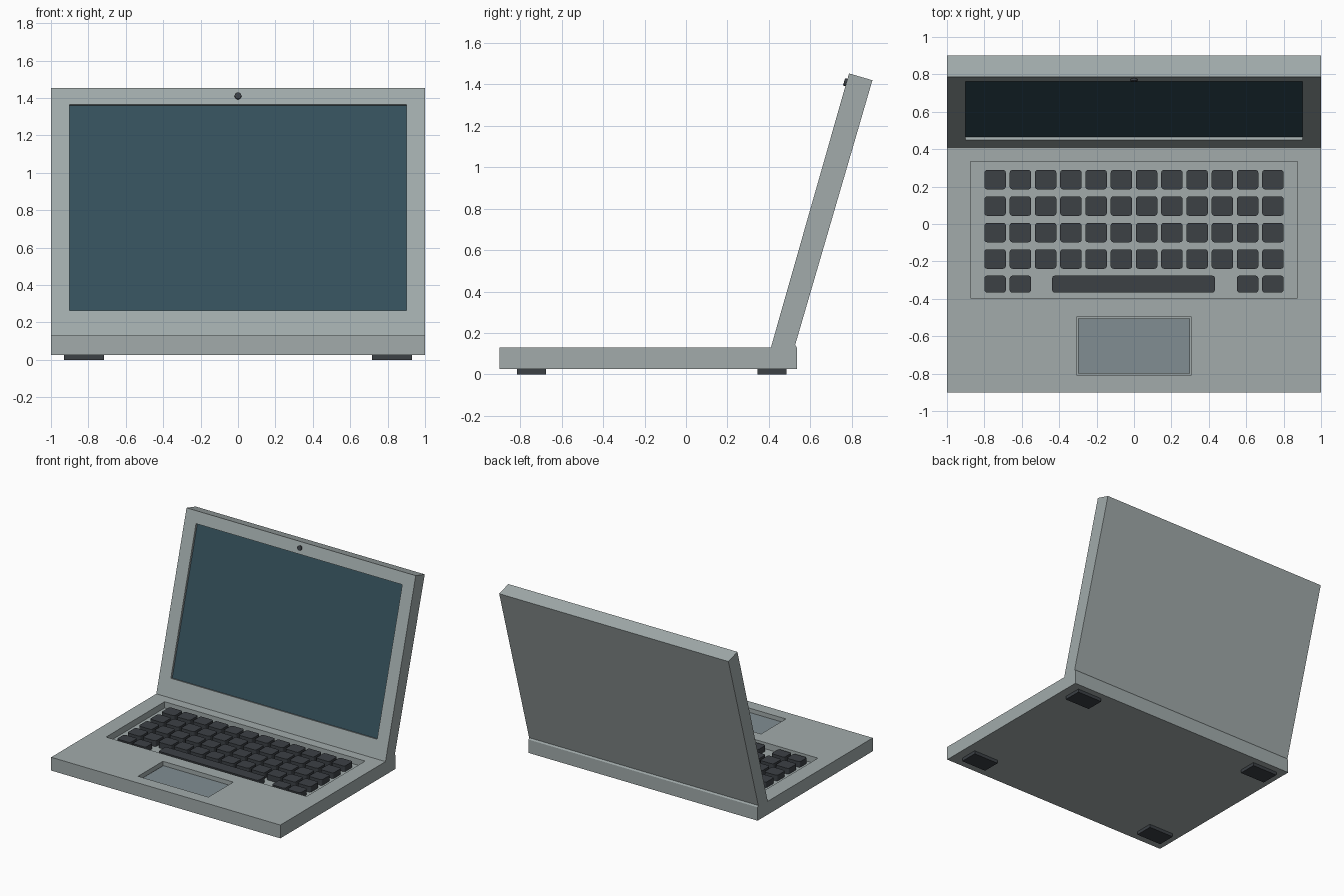
import bpy, bmesh, math
from mathutils import Matrix, Vector

if "Cube" in bpy.data.objects:
    bpy.data.objects.remove(bpy.data.objects["Cube"])


def material(name, rgb):
    m = bpy.data.materials.new(name)
    m.diffuse_color = (*rgb, 1)
    m.use_nodes = True
    m.node_tree.nodes["Principled BSDF"].inputs["Base Color"].default_value = m.diffuse_color
    return m


BODY = material("body_grey", (0.36, 0.41, 0.41))
DARK = material("dark_plastic", (0.045, 0.052, 0.06))
GLASS = material("screen_glass", (0.035, 0.08, 0.105))
PAD = material("touch_pad", (0.22, 0.27, 0.29))


def finish(bm, name, mat):
    bmesh.ops.recalc_face_normals(bm, faces=bm.faces)
    me = bpy.data.meshes.new(name)
    bm.to_mesh(me)
    bm.free()
    if mat:
        me.materials.append(mat)
    ob = bpy.data.objects.new(name, me)
    bpy.context.collection.objects.link(ob)
    return ob


def box(name, lo, hi, mat=None, radius=0, frame=None):
    """Box between two corners, with optional rounded upright edges."""
    lo, hi = Vector(lo), Vector(hi)
    bm = bmesh.new()
    bmesh.ops.create_cube(bm, size=1)
    bmesh.ops.scale(bm, vec=hi - lo, verts=bm.verts)
    bmesh.ops.translate(bm, vec=(lo + hi) / 2, verts=bm.verts)
    if radius:
        upright = [e for e in bm.edges
                   if abs(e.verts[0].co.z - e.verts[1].co.z) > 1e-5]
        bmesh.ops.bevel(bm, geom=upright, offset=radius, segments=3,
                        profile=0.5, affect='EDGES')
    if frame:
        bm.transform(frame)
    return finish(bm, name, mat)


def cut(target, cutter):
    cutter.hide_render = True
    cutter.display_type = 'WIRE'
    mod = target.modifiers.new(cutter.name, 'BOOLEAN')
    mod.operation = 'DIFFERENCE'
    mod.solver = 'EXACT'
    mod.object = cutter


# Base with keyboard well and touch pad recess
FLOOR, KEY_TOP = 0.08, 0.125
base = box("base", (-1, -0.9, 0.025), (1, 0.535, 0.13), BODY)
cut(base, box("keyboard_well_cutter", (-0.875, -0.395, FLOOR), (0.875, 0.335, 0.2)))
cut(base, box("touch_pad_cutter", (-0.307, -0.807, 0.09), (0.307, -0.497, 0.2)))
box("touch_pad", (-0.3, -0.8, 0.085), (0.3, -0.504, 0.1), PAD)

# Lid: side profile extruded across the width
profile = [(0.41, 0.13), (0.535, 0.13), (0.527, 0.142), (0.9, 1.42), (0.787, 1.453)]
bm = bmesh.new()
face = bm.faces.new([bm.verts.new((-1, y, z)) for y, z in profile])
ext = bmesh.ops.extrude_face_region(bm, geom=[face])
bmesh.ops.translate(bm, vec=(2, 0, 0),
                    verts=[v for v in ext["geom"] if isinstance(v, bmesh.types.BMVert)])
lid = finish(bm, "lid", BODY)

# Tilted frame of the lid front: local z runs up the lid, -y points outwards
tilt = math.atan2(0.787 - 0.41, 1.453 - 0.13)
lid_frame = Matrix.Translation((0, 0.41, 0.13)) @ Matrix.Rotation(-tilt, 4, 'X')
low, high = 0.14, 1.284
cut(lid, box("screen_cutter", (-0.9, -0.1, low), (0.9, 0.022, high), frame=lid_frame))
box("screen", (-0.9, 0.018, low), (0.9, 0.03, high), GLASS, frame=lid_frame)

# Webcam: small disc standing proud of the bezel
bm = bmesh.new()
bmesh.ops.create_cone(bm, cap_ends=True, segments=16, radius1=0.018, radius2=0.018,
                      depth=0.02)
bm.transform(lid_frame @ Matrix.Translation((0, -0.002, 1.33))
             @ Matrix.Rotation(math.pi / 2, 4, 'X'))
finish(bm, "webcam", DARK)


# Keys: four full rows, then the space bar row
def key(name, x0, x1, y0, y1):
    box(name, (x0, y0, FLOOR), (x1, y1, KEY_TOP), DARK, radius=0.015)


PITCH, WIDTH = 0.135, 0.115
for row in range(4):
    y = 0.185 - row * 0.1415
    for col in range(12):
        x = -0.8 + col * PITCH
        key(f"key_{row}_{col}", x, x + WIDTH, y, y + 0.104)
for col in (0, 1, 10, 11):
    x = -0.8 + col * PITCH
    key(f"bottom_key_{col}", x, x + WIDTH, -0.367, -0.276)
key("space_bar", -0.438, 0.433, -0.367, -0.276)

# Feet
for side in (-1, 1):
    for y in (-0.745, 0.415):
        x = side * 0.823
        box("foot", (x - 0.107, y - 0.07, 0), (x + 0.107, y + 0.07, 0.027), DARK)
